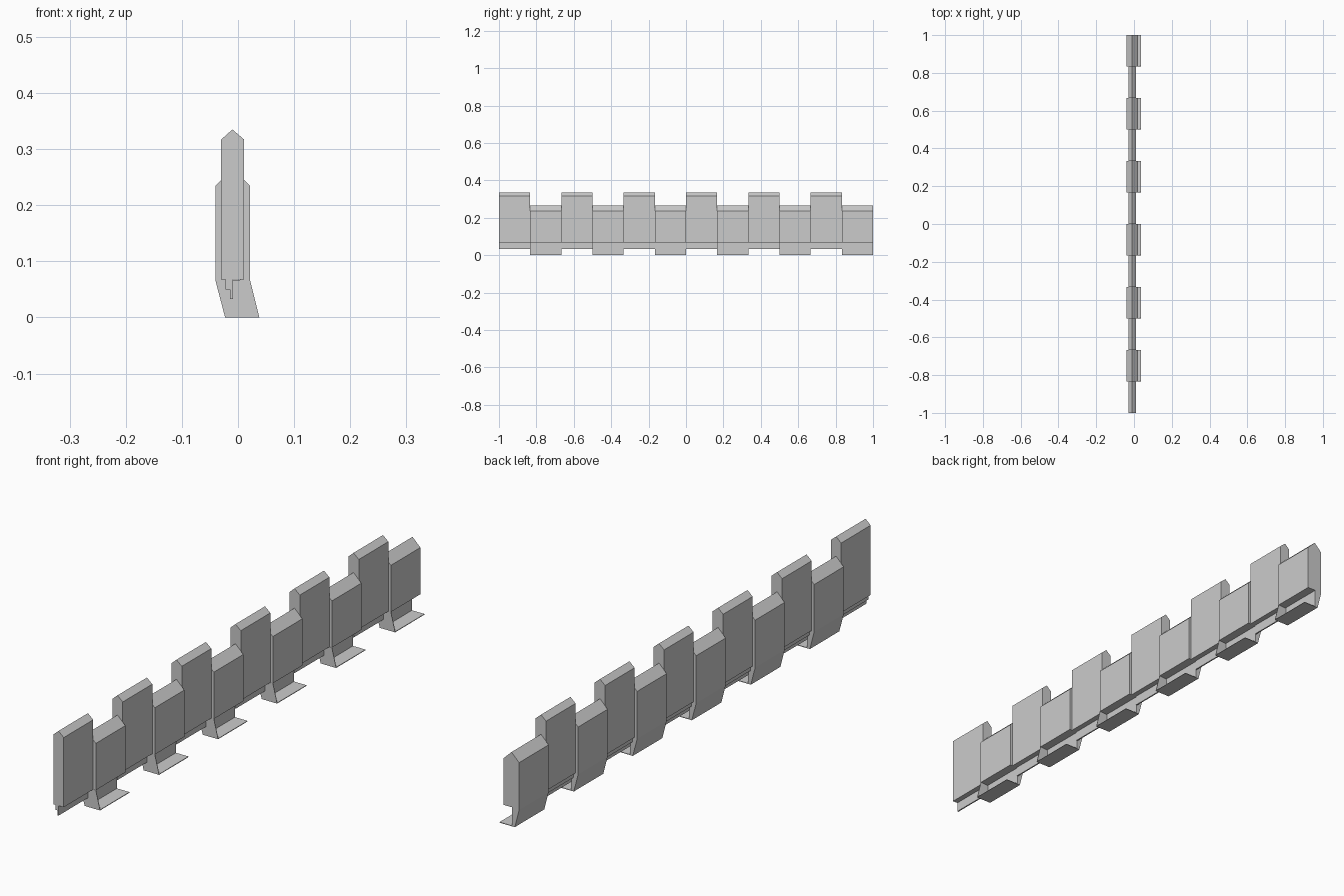
import bpy
import bmesh

cube = bpy.data.objects.get("Cube")
if cube:
    bpy.data.objects.remove(cube, do_unlink=True)

# One plain grey for the whole strip
grey = bpy.data.materials.new("plain_grey")
grey.use_nodes = True
colour = (0.6, 0.6, 0.6, 1)
grey.diffuse_color = colour
grey.node_tree.nodes["Principled BSDF"].inputs["Base Color"].default_value = colour


def prism(name, profile, y_start, y_end):
    """Extrude an x-z profile along y."""
    bm = bmesh.new()
    face = bm.faces.new([bm.verts.new((x, y_start, z)) for x, z in profile])
    moved = bmesh.ops.extrude_face_region(bm, geom=[face])["geom"]
    verts = [v for v in moved if isinstance(v, bmesh.types.BMVert)]
    bmesh.ops.translate(bm, verts=verts, vec=(0, y_end - y_start, 0))
    bmesh.ops.recalc_face_normals(bm, faces=bm.faces)
    mesh = bpy.data.meshes.new(name)
    bm.to_mesh(mesh)
    bm.free()
    mesh.materials.append(grey)
    obj = bpy.data.objects.new(name, mesh)
    bpy.context.collection.objects.link(obj)
    return obj


# Shared roof of the wide segments
wide_roof = [(0.021, 0.235), (-0.01, 0.265), (-0.04, 0.235)]

# Tall narrow segment with a stepped tongue underneath
tall = [(-0.03, 0.068), (-0.022, 0.068), (-0.022, 0.05), (-0.014, 0.05),
        (-0.014, 0.033), (-0.009, 0.033), (-0.009, 0.068), (0.011, 0.068),
        (0.011, 0.317), (-0.01, 0.335), (-0.03, 0.317)]

# Wide segment with a side wall and thin foot, open to one side
wide = [(-0.04, 0.065), (-0.023, 0), (0.038, 0), (0.0375, 0.002),
        (-0.012, 0.002), (-0.012, 0.068), (0.021, 0.068)] + wide_roof

# Closed front end of the wide segment
end_cap = [(-0.04, 0.065), (-0.023, 0), (0.038, 0), (0.021, 0.068)]

pairs = 6
step = 2 / pairs
for i in range(pairs):
    start = -1 + i * step
    middle = start + step / 2
    prism("tall_segment", tall, start, middle)
    prism("wide_segment", wide, middle, start + step)
    prism("end_cap", end_cap, middle, middle + 0.002)
